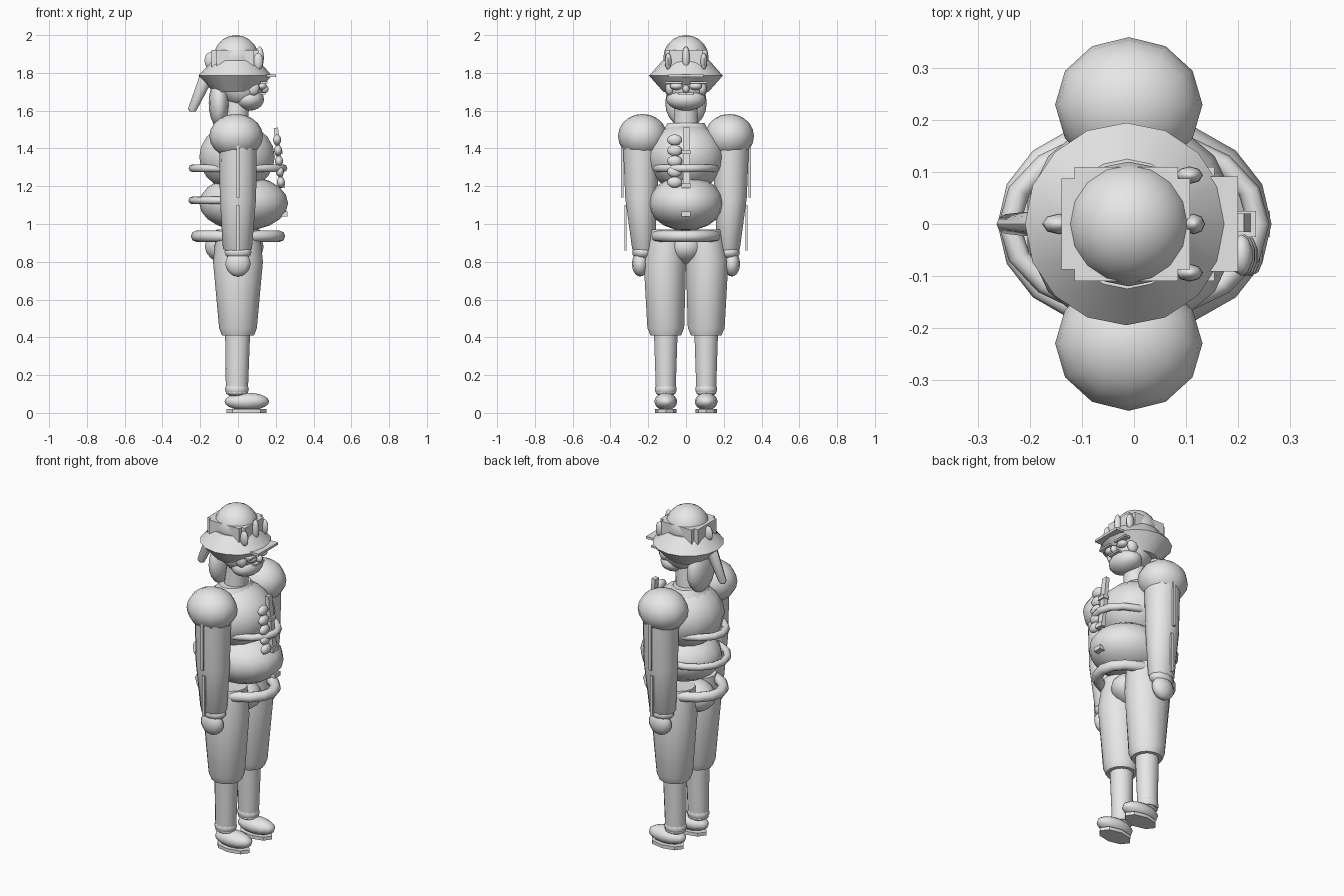
import bpy, bmesh, math
from mathutils import Vector, Matrix

grey = bpy.data.materials.new("plain_grey")
grey.diffuse_color = (0.8, 0.8, 0.8, 1)


def finish(name, bm, angle=40):
    me = bpy.data.meshes.new(name)
    bmesh.ops.recalc_face_normals(bm, faces=bm.faces)
    bm.to_mesh(me)
    bm.free()
    me.materials.append(grey)
    ob = bpy.data.objects.new(name, me)
    bpy.context.collection.objects.link(ob)
    bpy.context.view_layer.objects.active = ob
    ob.select_set(True)
    bpy.ops.object.shade_smooth_by_angle(angle=math.radians(angle))
    ob.select_set(False)
    return ob


def ball(name, c, r, seg=14, tilt=0):
    bm = bmesh.new()
    bmesh.ops.create_uvsphere(bm, u_segments=seg, v_segments=10, radius=1)
    m = Matrix.Translation(c) @ Matrix.Rotation(tilt, 4, 'Y') @ Matrix.Diagonal((*r, 1))
    bmesh.ops.transform(bm, matrix=m, verts=bm.verts)
    return finish(name, bm, 60)


def box(name, lo, hi, tilt=0):
    bm = bmesh.new()
    bmesh.ops.create_cube(bm, size=1)
    lo, hi = Vector(lo), Vector(hi)
    m = Matrix.Translation((lo + hi) / 2) @ Matrix.Rotation(tilt, 4, 'Y') @ Matrix.Diagonal((*(hi - lo), 1))
    bmesh.ops.transform(bm, matrix=m, verts=bm.verts)
    return finish(name, bm, 30)


def loft(name, rings, seg=14):
    """Rings of (x, y, z, rx, ry), capped at both ends."""
    bm = bmesh.new()
    loops = [[bm.verts.new((x + rx * math.cos(2 * math.pi * i / seg),
                            y + ry * math.sin(2 * math.pi * i / seg), z))
              for i in range(seg)] for x, y, z, rx, ry in rings]
    for a, b in zip(loops, loops[1:]):
        for i in range(seg):
            j = (i + 1) % seg
            bm.faces.new((a[i], a[j], b[j], b[i]))
    bm.faces.new(loops[0])
    bm.faces.new(loops[-1])
    return finish(name, bm)


def hoop(name, c, rx, ry, t, seg=16, sides=8):
    bm = bmesh.new()
    g = []
    for i in range(seg):
        a = 2 * math.pi * i / seg
        g.append([bm.verts.new((c[0] + (rx + t * math.cos(b)) * math.cos(a),
                                c[1] + (ry + t * math.cos(b)) * math.sin(a),
                                c[2] + t * math.sin(b)))
                  for b in [2 * math.pi * k / sides for k in range(sides)]])
    for i in range(seg):
        for k in range(sides):
            n, l = (i + 1) % seg, (k + 1) % sides
            bm.faces.new((g[i][k], g[n][k], g[n][l], g[i][l]))
    return finish(name, bm, 60)


# Torso
ball("chest", (-0.005, 0, 1.355), (0.205, 0.21, 0.18))
ball("belly", (0.03, 0, 1.11), (0.235, 0.2, 0.145), 16)
ball("pelvis", (-0.02, 0, 0.88), (0.16, 0.112, 0.1))
loft("neck", [(-0.02, 0, 1.45, 0.07, 0.07), (0, 0, 1.66, 0.06, 0.06)])
loft("collar", [(-0.02, 0, 1.48, 0.12, 0.13), (-0.02, 0, 1.535, 0.08, 0.1)])

# Rings around the body
hoop("chest_ring", (0, 0, 1.295), 0.24, 0.165, 0.021)
hoop("waist_ring", (-0.03, 0, 1.125), 0.213, 0.18, 0.02)
hoop("hip_ring", (0, 0, 0.935), 0.22, 0.165, 0.03)

# Chest ornaments and buckle
for i in range(5):
    ball("chest_roll", (0.207 + 0.005 * i, -0.06, 1.445 - 0.056 * i), (0.022, 0.04, 0.029), 10)
box("chest_bar", (0.205, -0.015, 1.19), (0.228, 0.02, 1.51), -0.1)
box("bar_guard", (0.20, -0.025, 1.37), (0.235, 0.025, 1.39))
box("bar_foot", (0.225, -0.025, 1.19), (0.25, 0.025, 1.215))
box("buckle", (0.22, -0.025, 1.04), (0.262, 0.025, 1.065))

# Limbs on both sides
for s in (-1, 1):
    ball("shoulder", (-0.01, s * 0.23, 1.465), (0.142, 0.13, 0.118), 12)
    loft("arm", [(0, s * 0.237, 1.45, 0.1, 0.1), (0, s * 0.237, 1.14, 0.096, 0.087),
                 (-0.003, s * 0.225, 0.87, 0.077, 0.062), (-0.003, s * 0.225, 0.85, 0.06, 0.05)])
    ball("hand", (0, s * 0.243, 0.79), (0.07, 0.043, 0.068), 10)
    ball("wrist", (0, s * 0.23, 0.85), (0.075, 0.055, 0.04), 10)
    for nm, y, z0, z1 in (("upper_arm_strip", 0.337, 1.14, 1.42), ("lower_arm_strip", 0.32, 0.86, 1.1)):
        box(nm, (-0.008, s * y - 0.006, z0), (0.008, s * y + 0.006, z1))
    loft("trouser_leg", [(0, s * 0.1, 0.97, 0.115, 0.095), (0, s * 0.112, 0.8, 0.132, 0.115),
                         (0, s * 0.107, 0.45, 0.1, 0.1), (0, s * 0.107, 0.41, 0.085, 0.083)])
    loft("lower_leg", [(-0.002, s * 0.107, 0.42, 0.066, 0.064), (-0.006, s * 0.107, 0.1, 0.058, 0.053)])
    ball("ankle", (-0.006, s * 0.107, 0.125), (0.063, 0.058, 0.045), 12)
    ball("shoe", (0.047, s * 0.107, 0.06), (0.118, 0.06, 0.047), 12)
    loft("sole", [(0.045, s * 0.107, 0, 0.105, 0.058), (0.045, s * 0.107, 0.02, 0.105, 0.058)], 8)

# Head and face
ball("head", (0.02, 0, 1.73), (0.115, 0.115, 0.11))
ball("jaw", (0.06, 0, 1.66), (0.08, 0.105, 0.06))
ball("back_hair", (-0.1, 0, 1.64), (0.055, 0.11, 0.13), 12)
ball("nose", (0.14, 0, 1.715), (0.022, 0.018, 0.022), 8)
box("moustache", (0.11, -0.04, 1.685), (0.146, 0.04, 1.695))
for s in (-1, 1):
    ball("eye", (0.125, s * 0.05, 1.73), (0.028, 0.035, 0.02), 10)
    ball("cheek", (0.08, s * 0.085, 1.72), (0.035, 0.025, 0.04), 10)
    box("eyebrow", (0.12, s * 0.065 - 0.045, 1.745), (0.155, s * 0.065 + 0.045, 1.755))

# Tail of hair at the back
tail = [(-0.24, 0, 1.595, 0.016, 0.013), (-0.24, 0, 1.61, 0.025, 0.02),
        (-0.165, 0, 1.78, 0.04, 0.028)]
loft("hair_tail", tail, 10)

# Hat
loft("hat_brim", [(-0.015, 0, 1.70, 0.115, 0.12), (-0.015, 0, 1.785, 0.195, 0.195),
                  (-0.013, 0, 1.865, 0.122, 0.125)], 16)
ball("hat_dome", (-0.01, 0, 1.88), (0.12, 0.12, 0.12), 16)
box("hat_band_long", (-0.14, -0.088, 1.83), (0.108, 0.088, 1.92))
box("hat_band_wide", (-0.115, -0.11, 1.83), (0.085, 0.11, 1.92))
box("visor", (0.08, -0.092, 1.778), (0.2, 0.092, 1.792))
ball("front_plume", (0.115, 0, 1.88), (0.022, 0.02, 0.06), 8)
ball("back_plume", (-0.145, 0, 1.865), (0.032, 0.02, 0.045), 8)
for s in (-1, 1):
    ball("side_plume", (0.107, s * 0.094, 1.86), (0.026, 0.017, 0.045), 8)
